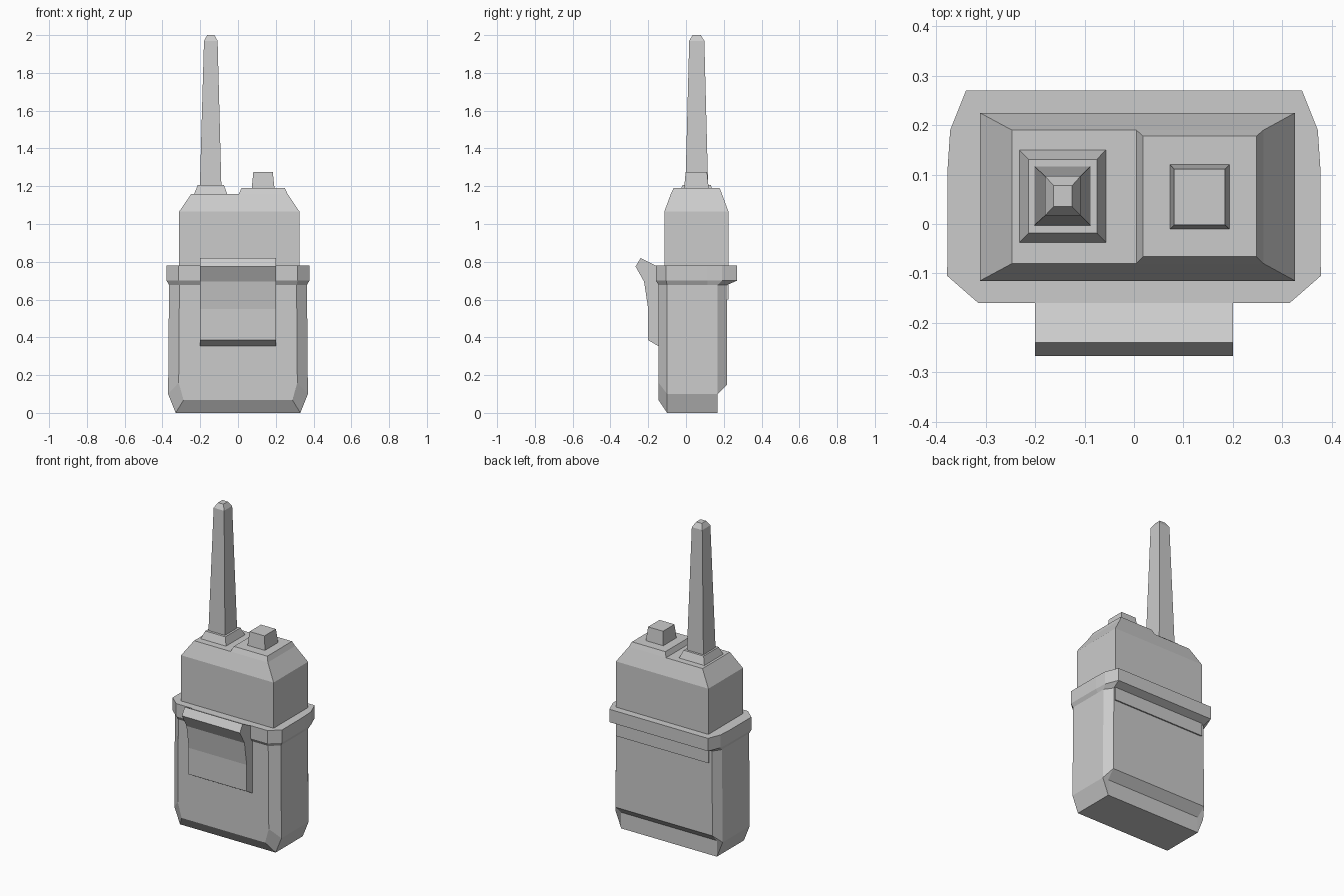
import bpy, bmesh


def loft(name, rings):
    """Skin a list of equal-sized closed rings and cap both ends with quad strips."""
    bm = bmesh.new()
    vs = [[bm.verts.new(p) for p in r] for r in rings]
    n = len(rings[0])
    for a, b in zip(vs, vs[1:]):
        for i in range(n):
            j = (i + 1) % n
            bm.faces.new((a[i], a[j], b[j], b[i]))
    for r in (vs[0], vs[-1]):
        for i in range(n // 2 - 1):
            bm.faces.new((r[i], r[i + 1], r[n - 2 - i], r[n - 1 - i]))
    bmesh.ops.recalc_face_normals(bm, faces=bm.faces[:])
    me = bpy.data.meshes.new(name)
    bm.to_mesh(me)
    bm.free()
    ob = bpy.data.objects.new(name, me)
    bpy.context.collection.objects.link(ob)
    return ob


def rect(x0, x1, y0, y1, z):
    return [(x0, y0, z), (x1, y0, z), (x1, y1, z), (x0, y1, z)]


def mirrored(half):
    """Complete a ring from its right half."""
    return half + [(-x, y, z) for x, y, z in reversed(half)]


# Holster pouch: layers from front to back
loft("holster_pouch", [mirrored(h) for h in (
    [(0.31, -0.145, 0.69), (0.314, -0.145, 0.16), (0.288, -0.145, 0.068)],
    [(0.365, -0.10, 0.69), (0.37, -0.10, 0.10), (0.33, -0.10, 0)],
    [(0.365, 0.167, 0.69), (0.37, 0.167, 0.10), (0.33, 0.167, 0)],
    [(0.33, 0.217, 0.69), (0.335, 0.217, 0.15), (0.33, 0.167, 0.10)],
)])

# Holster rim: chamfered band with a tapered underside
outer = [(0.315, -0.16), (0.378, -0.105), (0.377, 0.115), (0.372, 0.19), (0.34, 0.27)]
under = [(0.31, -0.145), (0.365, -0.10), (0.365, 0.115), (0.365, 0.167), (0.33, 0.217)]
loft("holster_rim", [mirrored([(x, y, z) for x, y in prof])
                     for prof, z in ((under, 0.677), (outer, 0.70), (outer, 0.78))])

# Belt clip: side profile extruded across the front
clip = [(-0.14, 0.35), (-0.20, 0.385), (-0.20, 0.55), (-0.222, 0.695),
        (-0.267, 0.775), (-0.24, 0.82), (-0.16, 0.78), (-0.14, 0.70)]
loft("belt_clip", [[(x, y, z) for y, z in clip] for x in (-0.2, 0.2)])

# Radio body with sloped shoulders
loft("radio_body", [rect(-0.312, 0.326, -0.115, 0.225, 0.60),
                    rect(-0.312, 0.326, -0.115, 0.225, 1.065),
                    rect(-0.247, 0.262, -0.08, 0.19, 1.16)])

# Raised platform under the knob
loft("knob_platform", [rect(0.005, 0.262, -0.08, 0.19, 1.16),
                       rect(0.018, 0.248, -0.066, 0.178, 1.19)])

# Control knob
loft("control_knob", [rect(0.073, 0.193, -0.01, 0.12, 1.19),
                      rect(0.081, 0.184, -0.002, 0.111, 1.275)])

# Antenna collar and tapered antenna
loft("antenna_collar", [rect(-0.232, -0.057, -0.037, 0.15, 1.16),
                        rect(-0.213, -0.075, -0.018, 0.131, 1.206)])
loft("antenna", [rect(-0.202, -0.088, -0.003, 0.117, 1.20),
                 rect(-0.18, -0.108, 0.017, 0.097, 1.97),
                 rect(-0.163, -0.125, 0.035, 0.078, 2.0)])
